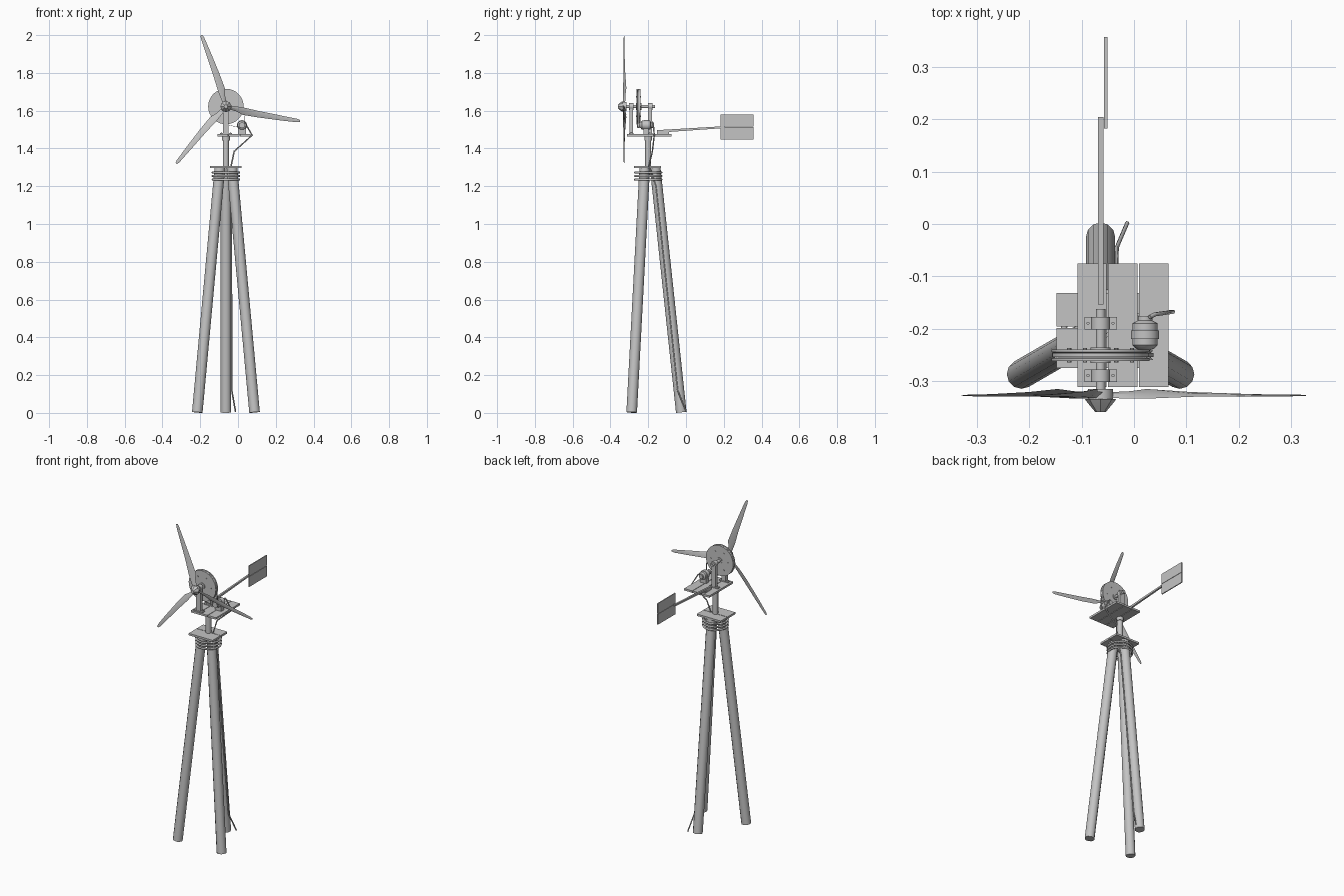
import bpy, bmesh, math
from mathutils import Vector, Matrix

if "Cube" in bpy.data.objects:
    bpy.data.objects.remove(bpy.data.objects["Cube"])

grey = bpy.data.materials.new("light_grey")
grey.diffuse_color = (0.55, 0.55, 0.55, 1)
grey.use_nodes = True
grey.node_tree.nodes["Principled BSDF"].inputs["Base Color"].default_value = grey.diffuse_color
CX, CY, HZ = -0.064, -0.2, 1.622      # mast axis and rotor shaft height


def finish(name, bm, smooth=True):
    bmesh.ops.recalc_face_normals(bm, faces=bm.faces)
    me = bpy.data.meshes.new(name)
    bm.to_mesh(me)
    bm.free()
    me.materials.append(grey)
    ob = bpy.data.objects.new(name, me)
    bpy.context.collection.objects.link(ob)
    if smooth:
        bpy.ops.object.select_all(action='DESELECT')
        ob.select_set(True)
        bpy.context.view_layer.objects.active = ob
        bpy.ops.object.shade_smooth_by_angle(angle=math.radians(35))
    return ob


def box(name, x, y, z):
    bm = bmesh.new()
    size = Matrix.Diagonal((x[1] - x[0], y[1] - y[0], z[1] - z[0], 1))
    mid = Matrix.Translation((sum(x) / 2, sum(y) / 2, sum(z) / 2))
    bmesh.ops.create_cube(bm, size=1, matrix=mid @ size)
    return finish(name, bm, False)


def rod(name, a, b, r, n=12):
    a, b = Vector(a), Vector(b)
    bm = bmesh.new()
    rot = (b - a).to_track_quat('Z', 'Y').to_matrix().to_4x4()
    bmesh.ops.create_cone(bm, cap_ends=True, segments=n, radius1=r, radius2=r,
                          depth=(b - a).length,
                          matrix=Matrix.Translation((a + b) / 2) @ rot)
    return finish(name, bm)


def lathe(name, cx, cz, profile, n=24):
    """Closed turned part around an axis along y; profile is (radius, y)."""
    bm = bmesh.new()
    rings = [[bm.verts.new((cx + r * math.cos(math.tau * i / n), y,
                            cz + r * math.sin(math.tau * i / n)))
              for i in range(n)] for r, y in profile]
    for p, q in zip(rings, rings[1:]):
        for i in range(n):
            j = (i + 1) % n
            bm.faces.new((p[i], p[j], q[j], q[i]))
    bm.faces.new(rings[0])
    bm.faces.new(rings[-1])
    return finish(name, bm)


def wire(name, pts, r, cyclic=False):
    cu = bpy.data.curves.new(name, 'CURVE')
    cu.dimensions = '3D'
    cu.bevel_depth, cu.bevel_resolution, cu.use_fill_caps = r, 1, True
    sp = cu.splines.new('POLY')
    sp.points.add(len(pts) - 1)
    for p, c in zip(sp.points, pts):
        p.co = (*c, 1)
    sp.use_cyclic_u = cyclic
    cu.materials.append(grey)
    bpy.context.collection.objects.link(bpy.data.objects.new(name, cu))


# tripod legs
for name, deg in (("back_leg", 90), ("left_leg", 210), ("right_leg", 330)):
    c, s = math.cos(math.radians(deg)), math.sin(math.radians(deg))
    rod(name, (CX + 0.175 * c, CY + 0.175 * s, 0.003),
        (CX + 0.037 * c, CY + 0.037 * s, 1.297), 0.028)

# rope lashing
for k in range(3):
    wire(f"rope_{k}", [(CX + 0.07 * math.cos(math.tau * i / 24),
                        CY + 0.07 * math.sin(math.tau * i / 24),
                        1.235 + 0.019 * k) for i in range(24)], 0.006, True)

# lower platform boards, mast and collars
box("lower_board_front", (-0.148, 0.018), (-0.276, -0.199), (1.296, 1.308))
box("lower_board_back", (-0.148, 0.018), (-0.196, -0.132), (1.296, 1.308))
rod("mast", (CX, CY, 1.25), (CX, CY, 1.47), 0.016, 16)
rod("mast_collar", (CX, CY, 1.443), (CX, CY, 1.464), 0.021, 16)

# upper deck boards
for k, x in enumerate(((-0.108, -0.053), (-0.05, 0.007), (0.01, 0.066))):
    box(f"deck_board_{k}", x, (-0.312, -0.076), (1.464, 1.476))

# tail boom and vane
boom = box("tail_boom", (-0.069, -0.058), (-0.154, 0.205), (1.483, 1.497))
for v in boom.data.vertices:
    t = (v.co.y + 0.154) / 0.359
    v.co.z += 0.022 * t + (0.003 * t if v.co.z < 1.49 else -0.001 * t)
box("boom_block", (-0.069, -0.058), (-0.154, -0.09), (1.475, 1.486))
box("vane_lower", (-0.057, -0.051), (0.183, 0.358), (1.448, 1.513))
box("vane_upper", (-0.057, -0.051), (0.183, 0.358), (1.515, 1.58))

# bearing posts with feet, screws and bearing rings
for k, y in enumerate((-0.29, -0.19)):
    box(f"bearing_post_{k}", (CX - 0.015, CX + 0.015), (y - 0.01, y + 0.01), (1.475, 1.62))
    box(f"post_foot_{k}", (CX - 0.031, CX + 0.031), (y - 0.012, y + 0.012), (1.475, 1.481))
    lathe(f"bearing_{k}", CX, HZ, [(0.018, y - 0.012), (0.018, y + 0.012)], 16)
    for s in (-1, 1):
        x = CX + 0.024 * s
        rod(f"foot_screw_{k}_{s}", (x, y, 1.48), (x, y, 1.484), 0.003, 6)
lathe("shaft", CX, HZ, [(0.009, -0.34), (0.009, -0.163)], 12)

# large pulley wheel with grooved rim, hub and bolts
lathe("pulley_wheel", CX, HZ, [(0.094, -0.262), (0.094, -0.257), (0.088, -0.255),
                               (0.088, -0.247), (0.094, -0.245), (0.094, -0.24)], 32)
lathe("wheel_hub", CX, HZ, [(0.019, -0.266), (0.019, -0.236)], 16)
for i in range(6):
    a = math.tau * i / 6
    x, z = CX + 0.06 * math.cos(a), HZ + 0.06 * math.sin(a)
    lathe(f"wheel_bolt_{i}", x, z, [(0.004, -0.265), (0.004, -0.237)], 8)

# generator with end bells, strap and mount
GX, GZ = 0.021, 1.523
lathe("generator_body", GX, GZ, [(0.009, -0.242), (0.018, -0.238), (0.024, -0.232),
                                 (0.024, -0.19), (0.014, -0.185), (0.014, -0.176)], 16)
lathe("generator_strap", GX, GZ, [(0.027, -0.22), (0.027, -0.204)], 16)
box("generator_mount", (GX - 0.021, GX + 0.021), (-0.226, -0.198), (1.475, 1.506))
lathe("generator_pulley", GX, GZ, [(0.016, -0.26), (0.012, -0.256), (0.012, -0.246),
                                   (0.016, -0.242)], 16)

# belt: strip round the two pulleys along their outer tangents
R1, R2 = 0.091, 0.014
dx, dz = GX - CX, GZ - HZ
base = math.atan2(dz, dx)
half = math.acos((R1 - R2) / math.hypot(dx, dz))
bm = bmesh.new()
path = []
for i in range(25):
    path.append((CX, HZ, R1, base + half + (math.tau - 2 * half) * i / 24))
for i in range(9):
    path.append((GX, GZ, R2, base - half + 2 * half * i / 8))
loops = [[bm.verts.new((x + (r + o) * math.cos(a), y, z + (r + o) * math.sin(a)))
          for x, z, r, a in path]
         for o, y in ((0, -0.255), (0.002, -0.255), (0.002, -0.247), (0, -0.247))]
for k in range(4):
    p, q = loops[k], loops[(k + 1) % 4]
    for i in range(len(path)):
        j = (i + 1) % len(path)
        bm.faces.new((p[i], p[j], q[j], q[i]))
finish("drive_belt", bm)

# rotor hub and nose cone
lathe("rotor_hub", CX, HZ, [(0.024, -0.337), (0.024, -0.316)], 16)
lathe("nose_cone", CX, HZ, [(0.03, -0.335), (0.025, -0.342), (0.01, -0.36)], 8)

# twisted blades: radius, leading edge, trailing edge, thickness, twist
SECTIONS = [(0.02, -0.011, 0.013, 0.008, 28), (0.06, -0.013, 0.017, 0.008, 28),
            (0.095, -0.014, 0.029, 0.007, 25), (0.18, -0.010, 0.025, 0.006, 15),
            (0.30, -0.009, 0.017, 0.004, 8), (0.385, -0.008, 0.010, 0.003, 4),
            (0.40, -0.004, 0.005, 0.002, 4)]
for k, deg in enumerate((109, 229, 349)):
    u = Vector((math.cos(math.radians(deg)), 0, math.sin(math.radians(deg))))
    side, back = Vector((u.z, 0, -u.x)), Vector((0, 1, 0))
    bm = bmesh.new()
    rings = []
    for r, lo, hi, t, tw in SECTIONS:
        c = side * math.cos(math.radians(tw)) + back * math.sin(math.radians(tw))
        n = back * math.cos(math.radians(tw)) - side * math.sin(math.radians(tw))
        o = Vector((CX, -0.328, HZ)) + u * r
        m = lo + (hi - lo) * 0.35
        rings.append([bm.verts.new(o + c * a + n * b) for a, b in
                      ((lo, 0), (m, -t / 2), (hi, 0), (m, t / 2))])
    for p, q in zip(rings, rings[1:]):
        for i in range(4):
            j = (i + 1) % 4
            bm.faces.new((p[i], p[j], q[j], q[i]))
    bm.faces.new(rings[0])
    bm.faces.new(rings[-1])
    finish(f"blade_{k}", bm)

# power cable from the generator down the back leg
wire("cable", [(0.03, -0.178, 1.54), (0.04, -0.173, 1.53), (0.075, -0.168, 1.47),
               (-0.02, -0.178, 1.385), (-0.036, -0.195, 1.31), (-0.036, -0.16, 1.2),
               (-0.033, -0.045, 0.12), (-0.013, 0.002, 0.006)], 0.004)
